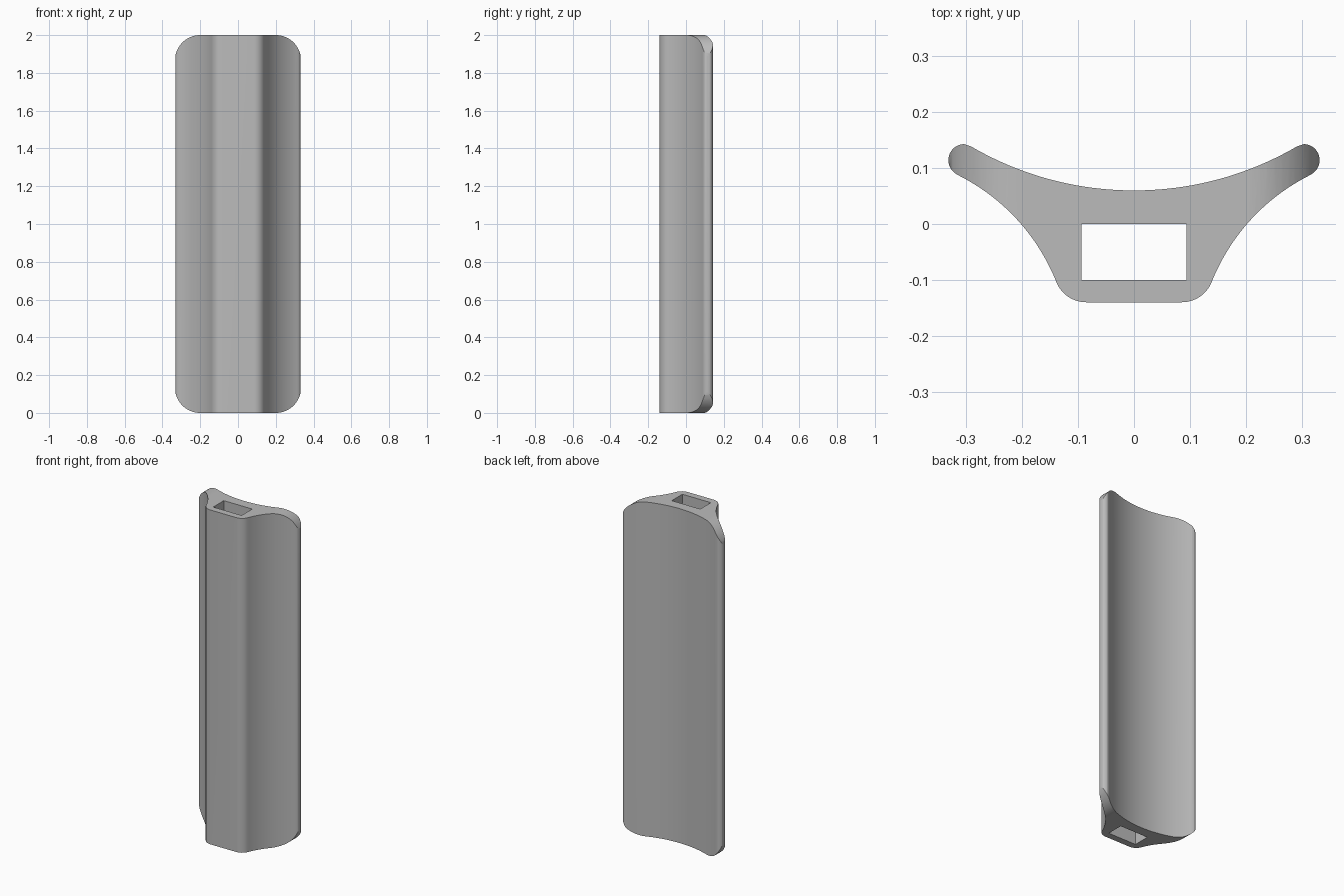
import bpy, bmesh, math
from mathutils import Vector

old = bpy.data.objects.get("Cube")
if old:
    bpy.data.objects.remove(old, do_unlink=True)

grey = bpy.data.materials.new("plain grey")
grey.use_nodes = True
colour = (0.5, 0.5, 0.5, 1)
grey.diffuse_color = colour
grey.node_tree.nodes["Principled BSDF"].inputs["Base Color"].default_value = colour


def arc(a, b, c, steps):
    """Points on the circle running from a through b to c."""
    a, b, c = (Vector(p) for p in (a, b, c))
    u, v = b - a, c - a
    d = 2 * u.cross(v)
    centre = a + Vector((v.y * u.dot(u) - u.y * v.dot(v),
                         u.x * v.dot(v) - v.x * u.dot(u))) / d
    start, turn = a - centre, (a - centre).angle_signed(c - centre)
    points = []
    for i in range(steps + 1):
        t = -turn * i / steps
        points.append((centre.x + start.x * math.cos(t) - start.y * math.sin(t),
                       centre.y + start.x * math.sin(t) + start.y * math.cos(t)))
    return points


def prism(name, outline, offset):
    """Extrude a closed outline of 3D points along offset."""
    bm = bmesh.new()
    face = bm.faces.new([bm.verts.new(p) for p in outline])
    ext = bmesh.ops.extrude_face_region(bm, geom=[face], use_keep_orig=True)
    verts = [g for g in ext["geom"] if isinstance(g, bmesh.types.BMVert)]
    bmesh.ops.translate(bm, verts=verts, vec=offset)
    bmesh.ops.recalc_face_normals(bm, faces=bm.faces)
    mesh = bpy.data.meshes.new(name)
    bm.to_mesh(mesh)
    bm.free()
    mesh.materials.append(grey)
    obj = bpy.data.objects.new(name, mesh)
    bpy.context.collection.objects.link(obj)
    return obj


# Winged cross-section: rounded front edge, flared flank, rounded tip, hollow back
half = arc((0.085, -0.14), (0.118, -0.13), (0.138, -0.106), 8)
half += arc((0.138, -0.106), (0.202, 0), (0.312, 0.086), 20)[1:]
half += arc((0.319, 0.09), (0.331, 0.122), (0.304, 0.143), 12)
half += arc((0.292, 0.139), (0.16, 0.0825), (0, 0.06), 20)
mirrored = [(-x, y) for x, y in reversed(half[:-1])]
body = prism("winged_body", [(x, y, 0) for x, y in half + mirrored], (0, 0, 2))

# Rounded front silhouette
r, w = 0.134, 0.334
outline = []
for k, (cx, cz) in enumerate([(w - r, 2 - r), (r - w, 2 - r), (r - w, r), (w - r, r)]):
    for i in range(17):
        t = math.pi / 2 * (k + i / 16)
        outline.append((cx + r * math.cos(t), -0.5, cz + r * math.sin(t)))
silhouette = prism("silhouette_cutter", outline, (0, 1, 0))

# Rectangular channel through the whole length
slot = prism("channel_cutter", [(x, y, -0.2) for x, y in
             [(-0.094, -0.1), (0.094, -0.1), (0.094, 0), (-0.094, 0)]], (0, 0, 2.4))

bpy.context.view_layer.objects.active = body
body.select_set(True)
for cutter, operation in ((silhouette, "INTERSECT"), (slot, "DIFFERENCE")):
    cutter.hide_render = True
    mod = body.modifiers.new(cutter.name, "BOOLEAN")
    mod.object, mod.operation, mod.solver = cutter, operation, "EXACT"
    bpy.ops.object.modifier_apply(modifier=mod.name)
    bpy.data.objects.remove(cutter, do_unlink=True)
bpy.ops.object.shade_smooth_by_angle(angle=math.radians(30))
